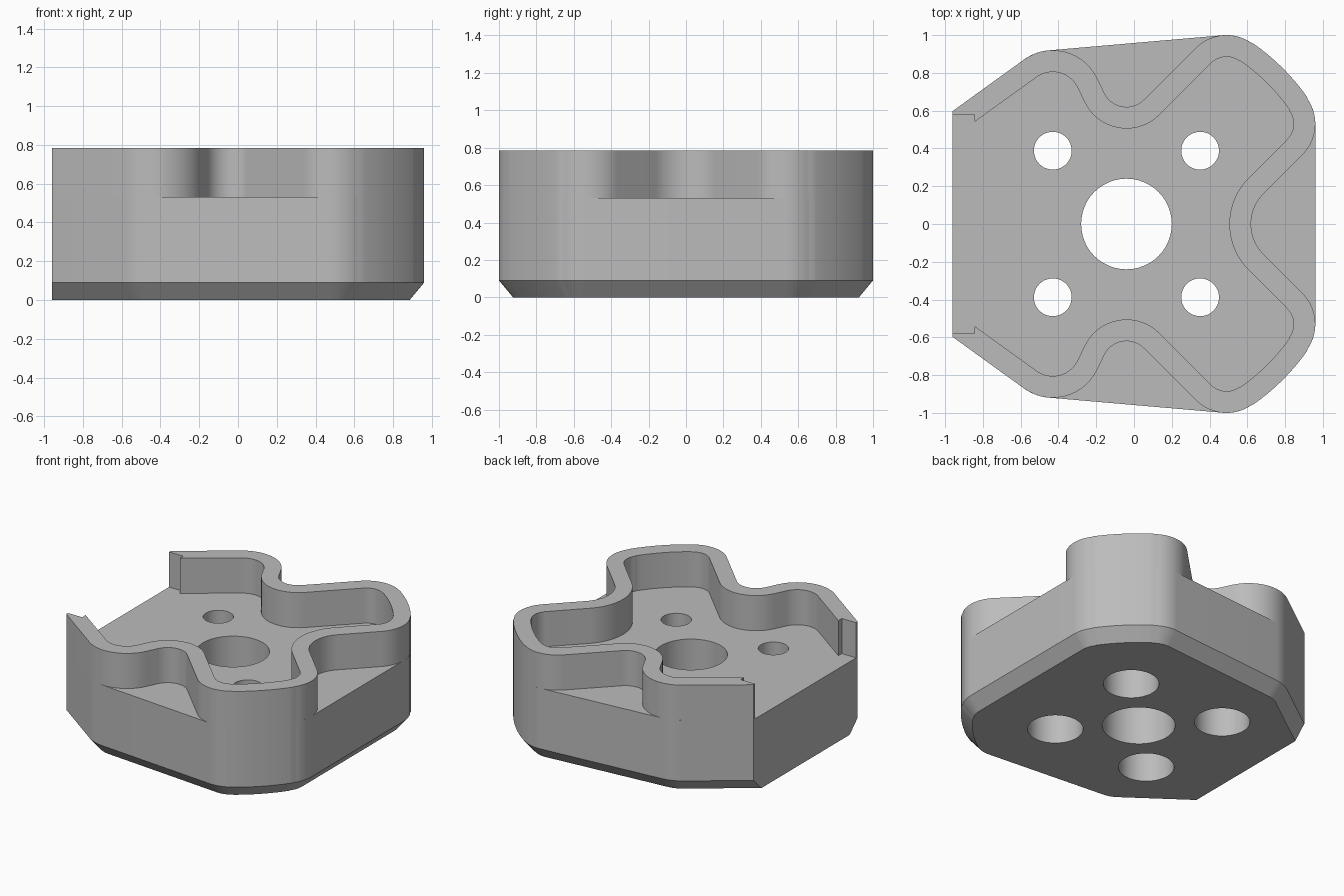
import bpy, bmesh
from math import cos, sin, radians

cube = bpy.data.objects.get("Cube")
if cube:
    bpy.data.objects.remove(cube, do_unlink=True)

BACK_X = -0.96                     # open, flat end of the housing
FLOOR, TOP, CHAMFER = 0.53, 0.785, 0.09
THICK = 0.115                      # rim wall thickness
HUB = (-0.035, 0)
LOBE_A, NECK_B, LOBE_C = (-0.43, 0.66), (-0.04, 0.75), (0.49, 0.77)
LOBE_D, NECK_E = (0.73, 0.53), (0.847, 0)

grey = bpy.data.materials.new("light_grey")
grey.use_nodes = True
colour = (0.5, 0.5, 0.5, 1)
grey.diffuse_color = colour
grey.node_tree.nodes["Principled BSDF"].inputs["Base Color"].default_value = colour


def arc(centre, r, a0, a1, n=14):
    """Points on an arc, angles in degrees."""
    angles = [radians(a0 + (a1 - a0) * i / n) for i in range(n + 1)]
    return [(centre[0] + r * cos(a), centre[1] + r * sin(a)) for a in angles]


def mirror(points):
    """Same points reflected across y = 0, in reverse order."""
    return [(x, -y) for x, y in reversed(points)]


def loft(name, layers):
    """Solid through stacked outlines, given as (z, points)."""
    bm = bmesh.new()
    rings = [[bm.verts.new((x, y, z)) for x, y in pts] for z, pts in layers]
    for low, high in zip(rings, rings[1:]):
        for i in range(len(low)):
            j = (i + 1) % len(low)
            bm.faces.new((low[i], low[j], high[j], high[i]))
    bm.faces.new(rings[0])
    bm.faces.new(rings[-1])
    bmesh.ops.recalc_face_normals(bm, faces=bm.faces)
    mesh = bpy.data.meshes.new(name)
    bm.to_mesh(mesh)
    bm.free()
    mesh.materials.append(grey)
    obj = bpy.data.objects.new(name, mesh)
    bpy.context.collection.objects.link(obj)
    return obj


def activate(obj):
    bpy.ops.object.select_all(action='DESELECT')
    obj.select_set(True)
    bpy.context.view_layer.objects.active = obj


def base_outline(inset):
    half = [(BACK_X, 0.598 - inset / 0.81)]
    half += arc(LOBE_A, 0.26 - inset, 126, 95)
    half += arc(LOBE_C, 0.23 - inset, 95, 56)
    half += arc(HUB, 1.165 - inset, 55, 35.4)
    half += arc(LOBE_D, 0.23 - inset, 34.7, 0)
    return half + mirror(half)


def rim_edge(inset):
    """Half of the wavy rim, from the open end to the middle of the far side."""
    return (arc(LOBE_A, 0.26 - inset, 126, 26) + arc(NECK_B, 0.13 + inset, 206, 315)
            + arc(LOBE_C, 0.23 - inset, 135, 56) + arc(HUB, 1.165 - inset, 55, 35.4)
            + arc(LOBE_D, 0.23 - inset, 34.7, -45) + arc(NECK_E, 0.227 + inset, 135, 180))


# Base block with a chamfered underside
outline = base_outline(0)
base = loft("base_block", [(0, base_outline(0.075)), (CHAMFER, outline), (FLOOR, outline)])


def cut_hole(centre, r, z0, z1):
    ring = arc(centre, r, 0, 360, 48)[:-1]
    cutter = loft("hole_cutter", [(z0, ring), (z1, ring)])
    cutter.hide_render = True
    activate(base)
    mod = base.modifiers.new("hole", 'BOOLEAN')
    mod.operation, mod.solver, mod.object = 'DIFFERENCE', 'EXACT', cutter
    bpy.ops.object.modifier_apply(modifier=mod.name)
    bpy.data.objects.remove(cutter, do_unlink=True)


# Centre bore and four counterbored screw holes
cut_hole((-0.04, 0), 0.24, -0.1, 1)
for x in (-0.43, 0.35):
    for y in (-0.388, 0.388):
        cut_hole((x, y), 0.1, -0.1, 1)
        cut_hole((x, y), 0.183, -0.1, 0.3)

# Wavy rim wall, notched where it meets the open end
outer = [(BACK_X, 0.598)] + rim_edge(0)
inner = [(BACK_X, 0.58), (-0.845, 0.58), (-0.845, 0.54)] + rim_edge(THICK)
rim = outer[:-1] + mirror(outer) + (inner[:-1] + mirror(inner))[::-1]
wall = loft("rim_wall", [(FLOOR, rim), (TOP, rim)])

for obj in (base, wall):
    activate(obj)
    bpy.ops.object.shade_smooth_by_angle(angle=radians(30))
